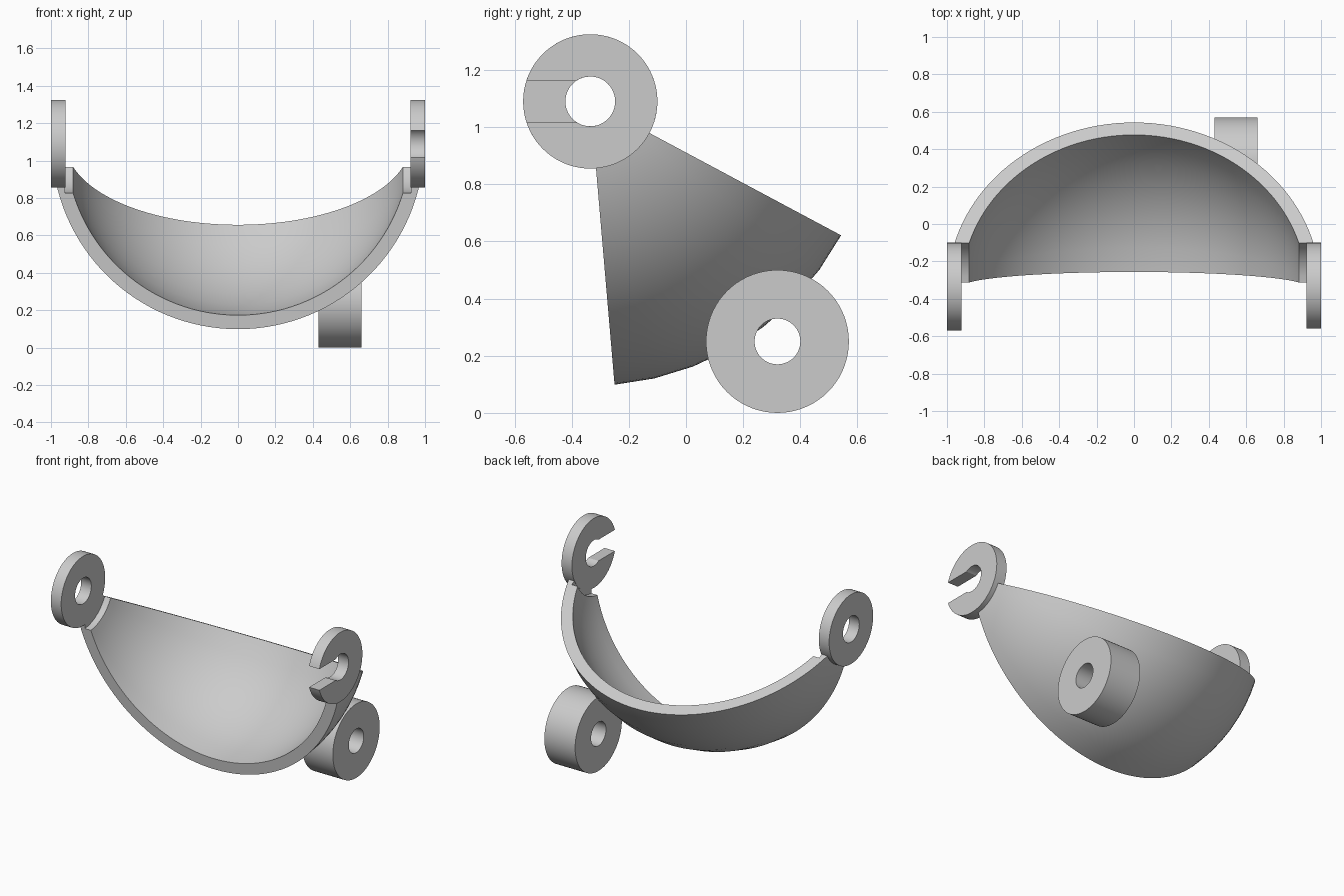
import bpy, bmesh
from math import sin, cos, asin, sqrt, pi, radians
from mathutils import Vector, Matrix

if "Cube" in bpy.data.objects:
    bpy.data.objects.remove(bpy.data.objects["Cube"])

grey = bpy.data.materials.new("light_grey")
grey.use_nodes = True
grey.diffuse_color = (0.6, 0.6, 0.6, 1)
grey.node_tree.nodes["Principled BSDF"].inputs["Base Color"].default_value = (0.6, 0.6, 0.6, 1)

PIVOT = Vector((0, -0.335, 1.09))   # hinge axis and sphere centre
OUTER, INNER = 0.995, 0.92          # shell radii


def finish(bm, name):
    bmesh.ops.recalc_face_normals(bm, faces=bm.faces)
    mesh = bpy.data.meshes.new(name)
    bm.to_mesh(mesh)
    bm.free()
    obj = bpy.data.objects.new(name, mesh)
    bpy.context.collection.objects.link(obj)
    mesh.materials.append(grey)
    return obj


def smooth(obj):
    bpy.ops.object.select_all(action="DESELECT")
    obj.select_set(True)
    bpy.context.view_layer.objects.active = obj
    bpy.ops.object.shade_smooth_by_angle(angle=radians(30))


def ring(name, x0, x1, centre, outer, hole, slot=0.0, steps=72):
    """Thick washer along x; slot is the half height of a gap facing the front."""
    bm = bmesh.new()
    a_out, a_in = asin(slot / outer), asin(slot / hole)
    count = steps + 1 if slot else steps
    sections = []
    for i in range(count):
        t = i / steps
        section = []
        for x, r, gap in ((x0, outer, a_out), (x1, outer, a_out), (x1, hole, a_in), (x0, hole, a_in)):
            a = pi + gap + t * (2 * pi - 2 * gap)
            section.append(bm.verts.new((x, centre.y + r * cos(a), centre.z + r * sin(a))))
        sections.append(section)
    for i in range(steps):
        a, b = sections[i], sections[(i + 1) % count]
        for k in range(4):
            n = (k + 1) % 4
            bm.faces.new((a[k], a[n], b[n], b[k]))
    if slot:
        bm.faces.new(sections[0])
        bm.faces.new(sections[-1])
    return finish(bm, name)


# Shell: spherical band profile, relieved beside the ears, spun about the hinge axis
def arc(radius, end_r, steps=56):
    limit = asin(sqrt(radius ** 2 - end_r ** 2) / radius)
    angles = [-limit + 2 * limit * i / steps for i in range(steps + 1)]
    return [(radius * sin(a), radius * cos(a)) for a in angles]


profile = arc(OUTER, 0.2) + [(0.925, 0.2), (0.925, 0.265)]
profile += arc(INNER, 0.265)[::-1] + [(-0.925, 0.265), (-0.925, 0.2)]
bm = bmesh.new()
face = bm.faces.new([bm.verts.new((x, 0, -r)) for x, r in profile])
bmesh.ops.rotate(bm, verts=bm.verts, matrix=Matrix.Rotation(radians(4.9), 3, "X"))
start = bm.faces[:] if len(bm.faces) else [face]
spun = bmesh.ops.spin(bm, geom=start + bm.edges[:] + bm.verts[:], axis=(1, 0, 0),
                      cent=(0, 0, 0), angle=radians(57), steps=7, use_duplicate=False)
# keep the starting end closed
if not any(all(abs(v.co.y + v.co.z * sin(radians(4.9)) / cos(radians(4.9))) < 1e-4 for v in f.verts)
           for f in bm.faces):
    edges = [e for e in bm.edges if e.is_boundary]
    bmesh.ops.contextual_create(bm, geom=edges)
bmesh.ops.translate(bm, verts=bm.verts, vec=PIVOT)
shell = finish(bm, "curved_shell")

# Hinge ears: closed on the right, slotted on the left
right_ear = ring("right_ear", -1, -0.923, PIVOT, 0.235, 0.087)
left_ear = ring("left_ear", 0.923, 1, PIVOT, 0.235, 0.087, slot=0.0715)

# Boss on the back, trimmed flush with the inside of the shell
boss = ring("rear_boss", 0.43, 0.66, Vector((0, 0.32, 0.25)), 0.25, 0.08)
bm = bmesh.new()
bmesh.ops.create_uvsphere(bm, u_segments=96, v_segments=48, radius=0.935,
                          matrix=Matrix.Translation(PIVOT))
cutter = finish(bm, "boss_cutter")
cutter.hide_render = True
trim = boss.modifiers.new("trim", "BOOLEAN")
trim.operation = "DIFFERENCE"
trim.solver = "EXACT"
trim.object = cutter
bpy.context.view_layer.objects.active = boss
bpy.ops.object.modifier_apply(modifier="trim")
bpy.data.objects.remove(cutter)

for obj in (shell, right_ear, left_ear, boss):
    smooth(obj)
